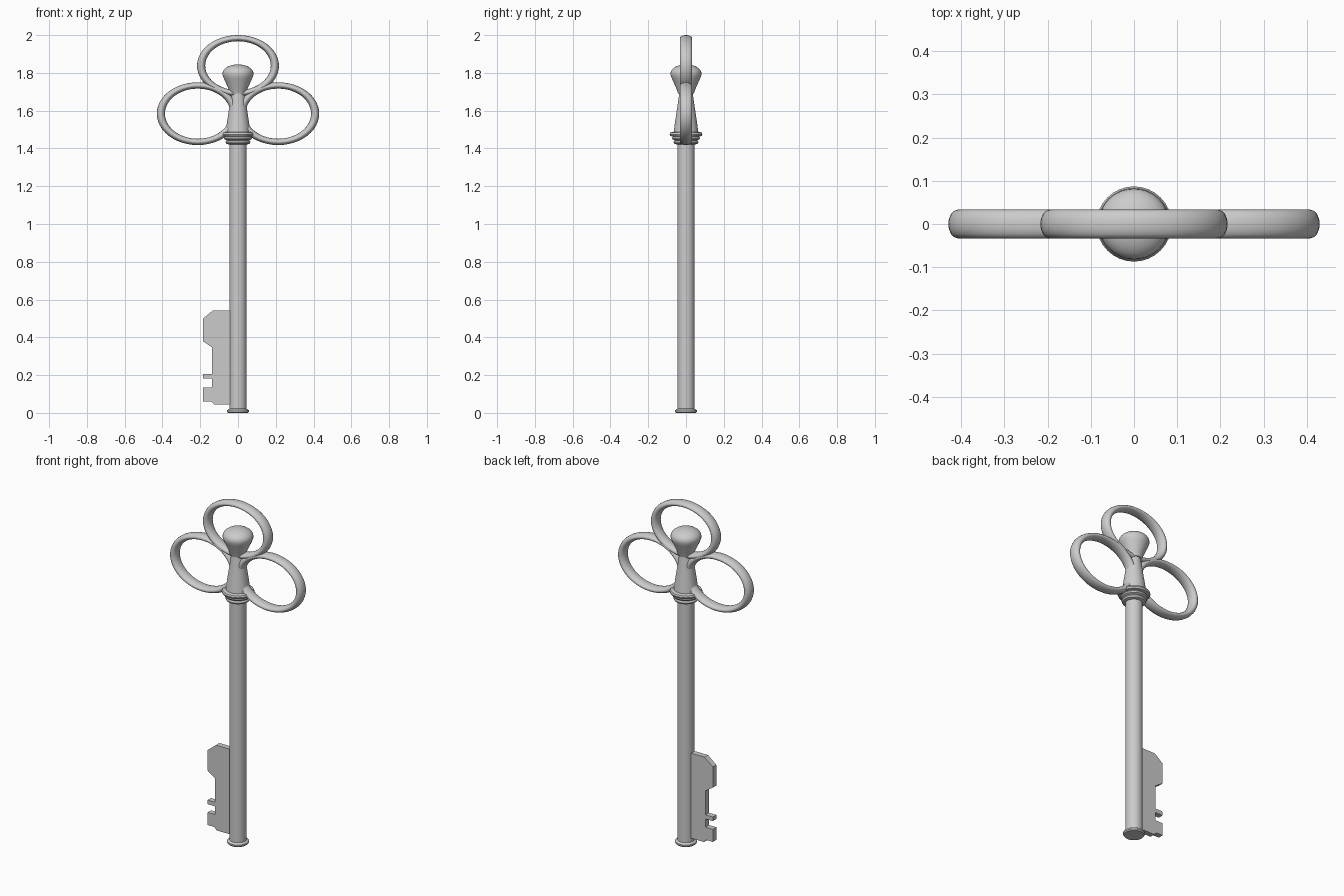
import bpy, bmesh
from math import cos, sin, pi, radians

if "Cube" in bpy.data.objects:
    bpy.data.objects.remove(bpy.data.objects["Cube"])


def make_object(name, bm, angle=35):
    bmesh.ops.recalc_face_normals(bm, faces=bm.faces)
    mesh = bpy.data.meshes.new(name)
    bm.to_mesh(mesh)
    bm.free()
    ob = bpy.data.objects.new(name, mesh)
    bpy.context.collection.objects.link(ob)
    bpy.ops.object.select_all(action='DESELECT')
    ob.select_set(True)
    bpy.context.view_layer.objects.active = ob
    bpy.ops.object.shade_smooth_by_angle(angle=radians(angle))
    return ob


def loft(bm, rings, close=False):
    n, m = len(rings[0]), len(rings)
    for i in range(m if close else m - 1):
        a, b = rings[i], rings[(i + 1) % m]
        for j in range(n):
            k = (j + 1) % n
            bm.faces.new((a[j], a[k], b[k], b[j]))


def lathe(name, profile, sides=32):
    """Turn (radius, height) points around z and cap both ends."""
    bm = bmesh.new()
    rings = [[bm.verts.new((r * cos(2 * pi * j / sides), r * sin(2 * pi * j / sides), z))
              for j in range(sides)] for r, z in profile]
    loft(bm, rings)
    bm.faces.new(rings[0])
    bm.faces.new(rings[-1])
    return make_object(name, bm)


def bow_ring(name, x, z, rx, rz, segs=48, sides=16):
    """Oval ring: a torus squashed in the front plane."""
    bm = bmesh.new()
    rings = []
    for i in range(segs):
        a = 2 * pi * i / segs
        ring = []
        for j in range(sides):
            b = 2 * pi * j / sides
            s = 0.9 + 0.1 * cos(b)
            ring.append(bm.verts.new((x + rx * s * cos(a), 0.033 * sin(b), z + rz * s * sin(a))))
        rings.append(ring)
    loft(bm, rings, close=True)
    return make_object(name, bm, 50)


# Shaft with the foot flange
lathe("shaft", [(0.053, 0), (0.058, 0.006), (0.058, 0.014), (0.046, 0.022), (0.046, 1.44)])

# Stepped collar under the bow
lathe("collar", [(0.046, 1.42), (0.062, 1.425), (0.066, 1.434), (0.060, 1.443),
                 (0.070, 1.448), (0.074, 1.456), (0.068, 1.463),
                 (0.083, 1.466), (0.087, 1.475), (0.083, 1.484), (0.066, 1.488)])

# Tapered neck and flared knob with a shallow dome
lathe("neck", [(0.066, 1.48), (0.058, 1.54), (0.040, 1.66), (0.034, 1.71)])
dome = [(0.082 * cos(t * pi / 16), 1.797 + 0.048 * sin(t * pi / 16)) for t in range(8)]
lathe("knob", [(0.042, 1.69), (0.050, 1.715), (0.074, 1.768), (0.081, 1.786)] + dome
      + [(0.003, 1.845)])

# Three oval bow rings
bow_ring("bow_ring_top", 0, 1.838, 0.217, 0.162)
for side, label in ((-1, "left"), (1, "right")):
    bow_ring("bow_ring_" + label, side * 0.213, 1.584, 0.217, 0.166)

# Bit: flat notched plate
outline = [(0, 0.543), (-0.132, 0.543), (-0.185, 0.50), (-0.185, 0.379), (-0.137, 0.347),
           (-0.137, 0.207), (-0.185, 0.207), (-0.185, 0.183), (-0.137, 0.183),
           (-0.137, 0.135), (-0.185, 0.135), (-0.185, 0.061), (-0.142, 0.061),
           (-0.127, 0.045), (0, 0.045)]
bm = bmesh.new()
face = bm.faces.new([bm.verts.new((x, -0.016, z)) for x, z in outline])
new = bmesh.ops.extrude_face_region(bm, geom=[face])
bmesh.ops.translate(bm, vec=(0, 0.032, 0),
                    verts=[v for v in new["geom"] if isinstance(v, bmesh.types.BMVert)])
make_object("bit", bm, 20)
